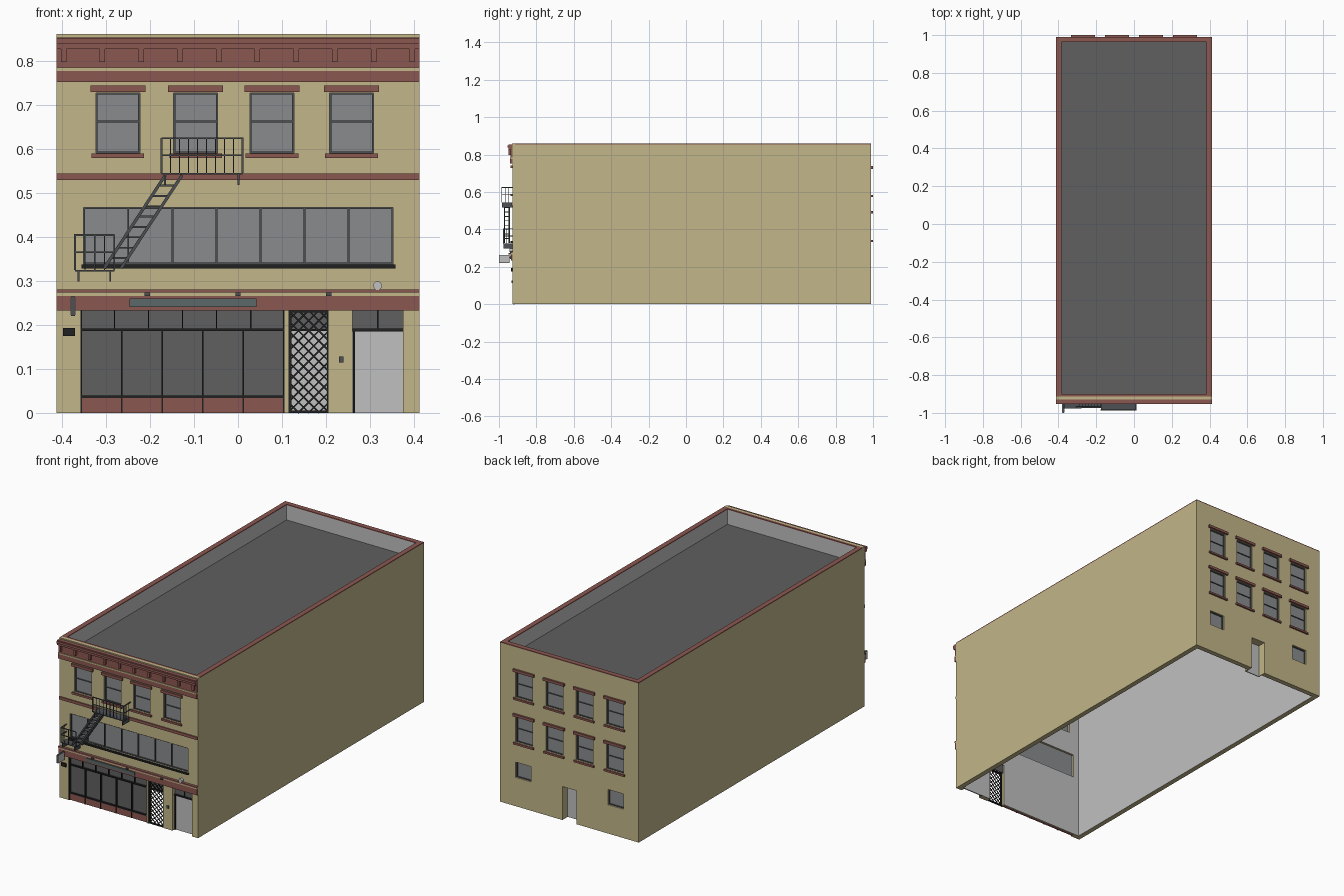
import bpy, bmesh
from math import radians
from mathutils import Matrix, Vector

if "Cube" in bpy.data.objects:
    bpy.data.objects.remove(bpy.data.objects["Cube"])


def material(name, *rgb):
    m = bpy.data.materials.new(name)
    m.use_nodes = True
    m.diffuse_color = (*rgb, 1)
    m.node_tree.nodes["Principled BSDF"].inputs["Base Color"].default_value = (*rgb, 1)
    return m


TAN = material("tan_masonry", .54, .47, .25)
RED = material("brick_red_trim", .26, .095, .082)
ROOF = material("dark_grey", .115, .115, .115)
GLASS = material("window_glass", .25, .26, .27)
PALE = material("pale_grey", .53, .53, .53)
BLACK = material("black_frame", .015, .015, .015)
METAL = material("grey_metal", .075, .08, .088)
SIGN = material("sign_grey", .11, .14, .14)

W, FRONT, BACK, TOP = .412, -.928, .99, .855
T = .027          # wall thickness
parts = {}


def part(name, mat):
    return parts.setdefault(name, (bmesh.new(), mat))[0]


def cuboid(bm, x, y, z):
    lo, hi = [Vector(map(f, (x, y, z))) for f in (min, max)]
    m = Matrix.Translation((lo + hi) / 2) @ Matrix.Diagonal((*(hi - lo), 1))
    bmesh.ops.create_cube(bm, size=1, matrix=m)


def box(name, mat, x, y, z):
    cuboid(part(name, mat), x, y, z)


def bar(name, mat, a, b, r=.002):
    a, b = Vector(a), Vector(b)
    m = Matrix.Translation((a + b) / 2) @ (b - a).to_track_quat('Z', 'Y').to_matrix().to_4x4()
    bmesh.ops.create_cube(part(name, mat), size=1,
                          matrix=m @ Matrix.Diagonal((2 * r, 2 * r, (b - a).length, 1)))


def front(name, mat, x0, x1, z0, z1, out, inn=0.0):
    """Box on the front wall, from depth inn behind it to out before it."""
    box(name, mat, (x0, x1), (FRONT + inn, FRONT - out), (z0, z1))


def mesh_object(name, bm, *mats):
    me = bpy.data.meshes.new(name)
    bm.to_mesh(me)
    bm.free()
    ob = bpy.data.objects.new(name, me)
    bpy.context.scene.collection.objects.link(ob)
    for m in mats:
        me.materials.append(m)
    return ob


def wall(name, x, y, inward, openings=()):
    """Wall slab, pale on its inner face, with openings cut out."""
    bm = bmesh.new()
    cuboid(bm, x, y, (0, TOP))
    bm.normal_update()
    for f in bm.faces:
        f.material_index = int(f.normal.dot(Vector(inward)) > .9)
    ob = mesh_object(name, bm, TAN, PALE)
    if openings:
        cut = bmesh.new()
        for o in openings:
            cuboid(cut, *o)
        cutter = mesh_object(name + "_cutter", cut, TAN)
        cutter.hide_render = True
        mod = ob.modifiers.new("openings", 'BOOLEAN')
        mod.operation, mod.solver, mod.object = 'DIFFERENCE', 'EXACT', cutter
        dg = bpy.context.evaluated_depsgraph_get()
        ob.data = bpy.data.meshes.new_from_object(ob.evaluated_get(dg))
        ob.modifiers.clear()
        bpy.data.objects.remove(cutter)


def sash_window(side, x, z0, z1, plane, s, trim=True):
    """Framed pane; s is the outward y direction. Returns its opening."""
    h = .05 if trim else .045
    y = lambda d: plane + s * d
    box(side + "_window_glass", GLASS, (x - h, x + h), (y(-.016), y(-.012)), (z0, z1))
    fr = side + "_window_frames"
    for e in (-1, 1):
        box(fr, METAL, (x + e * h, x + e * (h - .004)), (y(-.016), y(-.006)), (z0, z1))
    bars = (z0 + .002, z1 - .002) + (((z0 + z1) / 2 + .003,) if trim else ())
    for z in bars:
        box(fr, METAL, (x - h, x + h), (y(-.016), y(-.007)), (z - .002, z + .002))
    if trim:
        box(side + "_lintels", RED, (x - .0625, x + .0625), (y(-.003), y(.01)), (z1 + .002, z1 + .016))
        box(side + "_sills", RED, (x - .06, x + .06), (y(-.012), y(.009)), (z0 - .011, z0 - .001))
    return (x - h, x + h), (y(.02), y(-.06)), (z0, z1)


# Windows and openings
front_open = [sash_window("front", x, .59, .727, FRONT, -1) for x in (-.273, -.096, .077, .258)]
back_open = [sash_window("back", x, z, z + .137, BACK, 1)
             for x in (-.27, -.09, .09, .27) for z in (.345, .585)]
back_open += [sash_window("back", x, .155, .237, BACK, 1, False) for x in (-.275, .275)]
SX0, SX1, GX0, GX1, DX0, DX1, HEAD, BARZ = -.358, .106, .115, .206, .26, .375, .233, .189
for x0, x1, z0, z1, d in ((-.351, .352, .337, .467, .06), (SX0, SX1, -.01, HEAD, .02),
                          (GX0, GX1, -.01, HEAD, .06), (DX0, DX1, -.01, HEAD, .06)):
    front_open.append(((x0, x1), (FRONT - .02, FRONT + d), (z0, z1)))
back_open.append(((-.042, .042), (BACK + .02, BACK - .06), (-.01, .18)))

# Shell: four walls, roof and coping
wall("front_wall", (-W + T, W - T), (FRONT, FRONT + T), (0, 1, 0), front_open)
wall("back_wall", (-W + T, W - T), (BACK - T, BACK), (0, -1, 0), back_open)
for s, side in ((-1, "right"), (1, "left")):
    wall(side + "_wall", (s * W, s * (W - T)), (FRONT, BACK), (-s, 0, 0))
    box("coping", RED, (s * W, s * (W - T)), (FRONT + .015, BACK), (TOP, TOP + .005))
box("coping", RED, (-W + T, W - T), (BACK - T, BACK), (TOP, TOP + .005))
box("coping", RED, (-W + T, W - T), (FRONT + .015, FRONT + T), (TOP, TOP + .005))
front("parapet_cap", TAN, -W, W, TOP, .86, .002, .015)
inner = ((-W + T, W - T), (FRONT + T, BACK - T))
box("roof", ROOF, *inner, (.77, .776))
box("ceiling", PALE, *inner, (.762, .77))

# Cornices and bands
for z0, z1, out, mat in ((.826, .853, .02, RED), (.784, .826, .01, RED), (.777, .784, .014, TAN),
                         (.752, .777, .012, RED), (.529, .544, .006, RED), (.273, .28, .014, RED),
                         (.266, .273, .01, TAN), (HEAD, .266, .008, RED)):
    front("cornice_" + ("red" if mat is RED else "tan"), mat, -W, W, z0, z1, out)
front("cornice_crown", RED, -W, W, .838, .85, .026)
for i in range(10):
    x = -.396 + i * .088
    front("cornice_brackets", RED, x - .006, x + .006, .797, .826, .022)

# Ribbon window on the middle floor
front("ribbon_glass", GLASS, -.351, .352, .337, .467, -.012, .016)
for i in range(8):
    x = -.349 + i * .1
    front("ribbon_frame", METAL, x - .002, x + .002, .337, .467, -.005, .015)
for z in (.339, .465):
    front("ribbon_frame", METAL, -.351, .352, z - .002, z + .002, -.006, .015)
front("ribbon_sill", BLACK, -.356, .358, .328, .337, .01, .012)

# Storefront
front("storefront_glass", ROOF, SX0, SX1, .036, HEAD, -.014, .02)
front("storefront_base", RED, SX0, SX1, 0, .036, -.006, .02)
for i in range(6):
    x = SX0 + .002 + i * (SX1 - SX0 - .004) / 5
    front("storefront_frame", BLACK, x - .002, x + .002, 0, BARZ if 0 < i < 5 else HEAD, -.003, .018)
for i in range(1, 6):
    x = SX0 + i * (SX1 - SX0) / 6
    front("storefront_frame", BLACK, x - .0015, x + .0015, BARZ, HEAD, -.004, .018)
for z in (.037, BARZ):
    front("storefront_frame", BLACK, SX0, SX1, z - .003, z + .003, -.004, .018)

# Lattice gate
for x0, x1 in ((GX0, GX0 + .007), (GX1 - .004, GX1)):
    front("gate_frame", BLACK, x0, x1, 0, HEAD, -.003, .014)
for z in (.003, BARZ, HEAD - .002):
    front("gate_frame", BLACK, GX0, GX1, z - .003, z + .002, -.003, .014)
front("gate_transom", ROOF, GX0, GX1, BARZ, HEAD, -.018, .022)
gw, y = GX1 - GX0, FRONT + .008
for i in range(1, 15):
    c = i * .0232
    a, b = max(0, c - HEAD), min(gw, c)
    if b - a > .003:
        bar("gate_lattice", BLACK, (GX0 + a, y, c - a), (GX0 + b, y, c - b), .0018)
        bar("gate_lattice", BLACK, (GX1 - a, y, c - a), (GX1 - b, y, c - b), .0018)

# Front and back doors
front("front_door", PALE, DX0, DX1, 0, BARZ, -.02, .026)
front("front_door_transom", ROOF, DX0, DX1, BARZ, HEAD, -.02, .026)
front("front_door_frame", BLACK, DX0, DX1, BARZ - .004, BARZ + .003, -.014, .026)
front("front_door_frame", BLACK, DX0 + .001, DX0 + .006, 0, BARZ, -.014, .026)
front("front_door_frame", BLACK, .316, .319, BARZ, HEAD, -.016, .026)
box("back_door", PALE, (-.042, .042), (BACK - .045, BACK - .05), (0, .18))
for s in (-1, 1):
    box("back_door_jambs", TAN, (s * .042, s * .046), (BACK - .05, BACK - T), (0, .184))
box("back_door_jambs", TAN, (-.042, .042), (BACK - .05, BACK - T), (.18, .184))

# Wall fittings
front("sign_panel", SIGN, -.246, .042, .241, .26, .013)
for x in (-.206, 0, .206):
    front("sign_lamps", METAL, x - .006, x + .006, .266, .273, .02)
front("blade_sign_rim", METAL, -.379, -.37, .22, .264, .072, -.017)
for x in (-.38, -.37):
    front("blade_sign_faces", PALE, x, x + .001, .222, .262, .071, -.018)
bar("blade_sign_arm", METAL, (-.3745, FRONT, .25), (-.3745, FRONT - .02, .25))
front("wall_lamp_box", BLACK, -.397, -.37, .175, .193, .008)
front("letter_box", METAL, .229, .24, .114, .128, .006)
bmesh.ops.create_cone(part("alarm_bell", PALE), cap_ends=True, segments=20, radius1=.01, radius2=.01,
                      depth=.016, matrix=Matrix.Translation((.317, FRONT - .008, .289))
                      @ Matrix.Rotation(radians(90), 4, 'X'))


# Fire escape
def balcony(x0, x1, z, depth, end, n):
    nm, yo = "fire_escape_balconies", FRONT - depth
    front(nm, METAL, x0, x1, z - .004, z, depth, -.004)
    for x in (x0 + .008, x1 - .009):
        front(nm, METAL, x - .002, x + .002, z - .027, z, depth)
    for h in (.04, .079):
        bar(nm, METAL, (x0, yo, z + h), (x1, yo, z + h))
        bar(nm, METAL, (end, yo, z + h), (end, FRONT, z + h))
    for i in range(n + 1):
        x = x0 + (x1 - x0) * i / n
        bar(nm, METAL, (x, yo, z), (x, yo, z + .079), .0022 if i in (0, n) else .0013)
    for k in (1, 2):
        yk = yo + depth * k / 3
        bar(nm, METAL, (end, yk, z), (end, yk, z + .079), .0013)


balcony(-.174, .01, .545, .057, .01, 9)
balcony(-.37, -.281, .325, .047, -.37, 4)
lo, hi = Vector((-.304, 0, .328)), Vector((-.165, 0, .54))
for yy in (FRONT - .017, FRONT - .042):
    for dx in (0, .038):
        off = Vector((dx, yy, 0))
        bar("fire_escape_stair", METAL, lo + off, hi + off, .0035)
for i in range(1, 9):
    p = lo.lerp(hi, i / 9)
    front("fire_escape_stair", METAL, p.x, p.x + .038, p.z - .002, p.z + .002, .042, -.017)

for name, (bm, mat) in parts.items():
    mesh_object(name, bm, mat)
